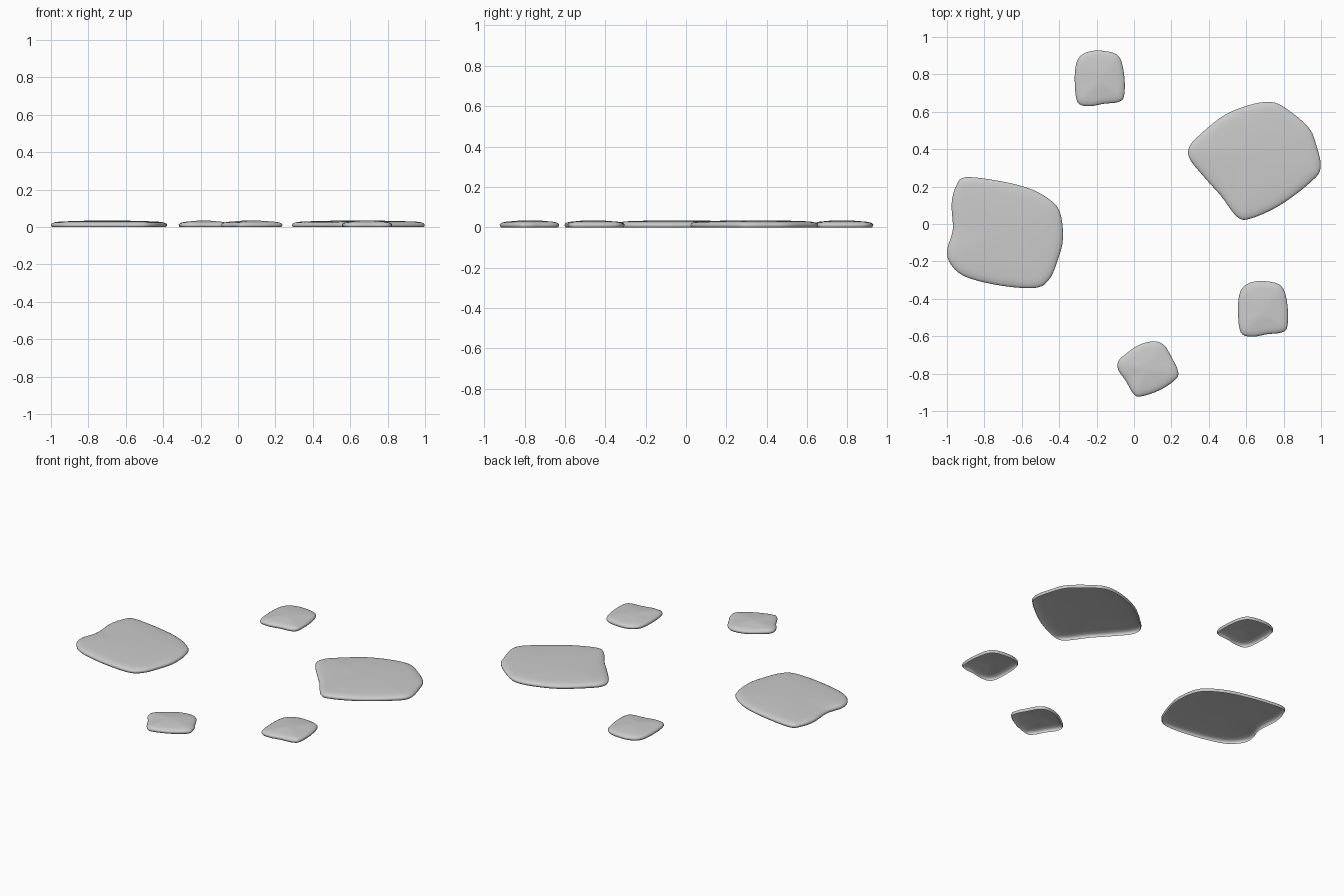
import bpy, bmesh
from mathutils import Vector

if "Cube" in bpy.data.objects:
    bpy.data.objects.remove(bpy.data.objects["Cube"])

# Outlines seen from above, clockwise
LARGE_LEFT = [(-.90, .25), (-.72, .23), (-.56, .19), (-.45, .13), (-.395, .06), (-.38, -.08),
              (-.41, -.20), (-.455, -.298), (-.53, -.342), (-.72, -.328), (-.90, -.282),
              (-.98, -.215), (-.999, -.14), (-.969, -.03), (-.975, .11), (-.95, .205)]
LARGE_RIGHT = [(.73, .652), (.81, .62), (.93, .52), (.972, .43), (.998, .30), (.94, .22),
               (.78, .10), (.62, .028), (.55, .04), (.465, .15), (.38, .245),
               (.30, .345), (.295, .41), (.35, .475), (.48, .58), (.62, .637)]
SMALL_SQUARE = [(-.18, .927), (-.085, .90), (-.053, .80), (-.053, .685), (-.085, .652),
                (-.16, .643), (-.24, .63), (-.302, .652), (-.317, .77), (-.305, .87), (-.26, .915)]
SMALL_TILTED = [(.11, -.628), (.163, -.65), (.205, -.72), (.232, -.775), (.228, -.825),
                (.14, -.887), (.035, -.922), (-.005, -.905), (-.043, -.84),
                (-.084, -.78), (-.084, -.735), (-.045, -.695), (.03, -.645)]

# Cross-section of the shell rim: inset distance and height
RIM = [(.006, 0), (.001, .006), (0, .013), (.004, .019), (.014, .024), (.035, .028), (.06, .030)]
# Gentle dome: fraction of the remaining radius and height
DOME = [(.70, .0325), (.40, .0345)]


def smooth_loop(points, steps=5):
    """Closed Catmull-Rom curve through the outline."""
    p = [Vector(q) for q in points]
    n, out = len(p), []
    for i in range(n):
        a, b, c, d = (p[(i + k) % n] for k in (-1, 0, 1, 2))
        for s in range(steps):
            t = s / steps
            out.append(.5 * (2 * b + (c - a) * t + (2 * a - 5 * b + 4 * c - d) * t ** 2
                             + (3 * b - a - 3 * c + d) * t ** 3))
    return out


def stone(name, points, offset=(0, 0)):
    """Thin domed shell, open underneath."""
    loop = [q + Vector(offset) for q in smooth_loop(points)]
    n = len(loop)
    centre = Vector((sum(q.x for q in loop) / n, sum(q.y for q in loop) / n))
    bm = bmesh.new()

    def ring(inset, scale, z):
        verts = []
        for q in loop:
            d = q - centre
            r = centre + d.normalized() * (d.length - inset) * scale
            verts.append(bm.verts.new((r.x, r.y, z)))
        return verts

    rings = [ring(i, 1, z) for i, z in RIM]
    rings += [ring(RIM[-1][0], s, z) for s, z in DOME]
    # outlines run clockwise, so this winding faces outward
    for lo, hi in zip(rings, rings[1:]):
        for i in range(n):
            j = (i + 1) % n
            bm.faces.new((lo[j], lo[i], hi[i], hi[j]))
    # close the top with a fan
    top = bm.verts.new((centre.x, centre.y, .035))
    for i in range(n):
        bm.faces.new((rings[-1][(i + 1) % n], rings[-1][i], top))
    for f in bm.faces:
        f.smooth = True
    mesh = bpy.data.meshes.new(name)
    bm.to_mesh(mesh)
    bm.free()
    bpy.context.collection.objects.link(bpy.data.objects.new(name, mesh))


stone("large_stone_left", LARGE_LEFT)
stone("large_stone_right", LARGE_RIGHT)
stone("small_stone_back", SMALL_SQUARE)
stone("small_stone_right", SMALL_SQUARE, (.873, -1.232))
stone("small_stone_front", SMALL_TILTED)
